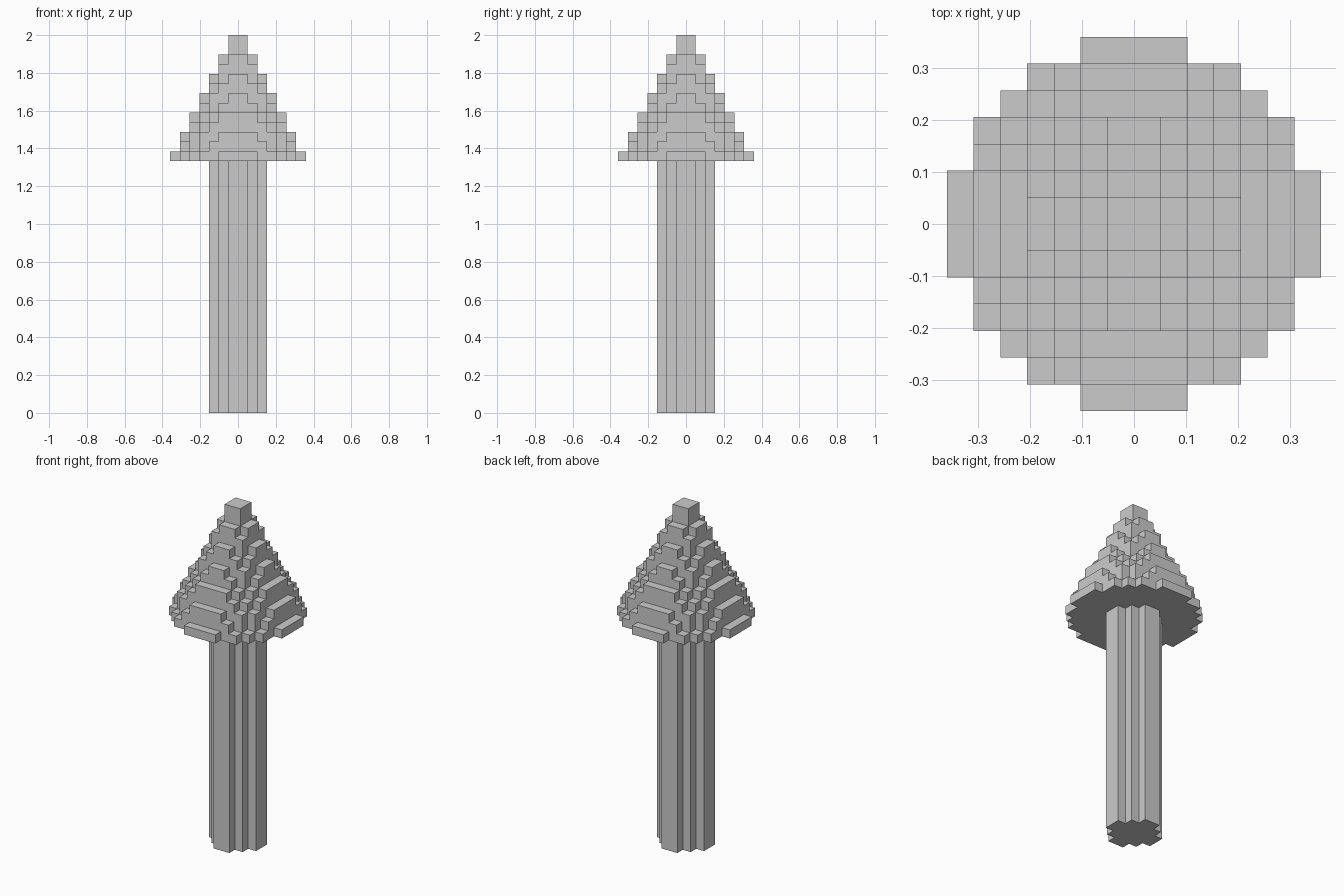
import bpy, bmesh, math
from mathutils import Vector

if "Cube" in bpy.data.objects:
    bpy.data.objects.remove(bpy.data.objects["Cube"], do_unlink=True)

UNIT = 2 / 39          # edge of one block
POST_H, CAP_H = 26, 13  # heights in blocks

grey = bpy.data.materials.new("light grey")
grey.use_nodes = True
grey.diffuse_color = (0.6, 0.6, 0.6, 1)
grey.node_tree.nodes["Principled BSDF"].inputs["Base Color"].default_value = (0.6, 0.6, 0.6, 1)


def disc(radius, level):
    """Blocks of one level whose centres lie inside a circle."""
    span = range(-8, 8)
    return {(i, j, level) for i in span for j in span
            if math.hypot(i + 0.5, j + 0.5) <= radius}


def block_skin(name, blocks, base, height):
    """Mesh the outer faces of a set of blocks, joining flat areas."""
    bm = bmesh.new()
    for block in blocks:
        centre = Vector(block) + Vector((0.5, 0.5, 0.5))
        for axis in range(3):
            for sign in (-1, 1):
                n = Vector((0, 0, 0))
                n[axis] = sign
                if tuple(int(c) for c in Vector(block) + n) in blocks:
                    continue
                u = Vector((0, 0, 0))
                u[(axis + 1) % 3] = 0.5
                v = n.cross(u)
                mid = centre + n / 2
                bm.faces.new([bm.verts.new(mid + p) for p in (-u - v, u - v, u + v, v - u)])
    bmesh.ops.remove_doubles(bm, verts=bm.verts, dist=0.01)
    bmesh.ops.dissolve_limit(bm, angle_limit=0.02, verts=bm.verts, edges=bm.edges)
    for v in bm.verts:
        v.co = (v.co.x * UNIT, v.co.y * UNIT, (base + v.co.z * height) * UNIT)
    mesh = bpy.data.meshes.new(name)
    bm.to_mesh(mesh)
    bm.free()
    mesh.materials.append(grey)
    obj = bpy.data.objects.new(name, mesh)
    bpy.context.collection.objects.link(obj)


# Fluted post: one stepped round section stretched to full height
block_skin("post", disc(2.75, 0), 0, POST_H)

# Stepped cone cap: discs that shrink half a block per level
cap = set()
for k in range(CAP_H):
    cap |= disc(7 - (k + 0.5) / 2, k)
block_skin("cone_cap", cap, POST_H, 1)
